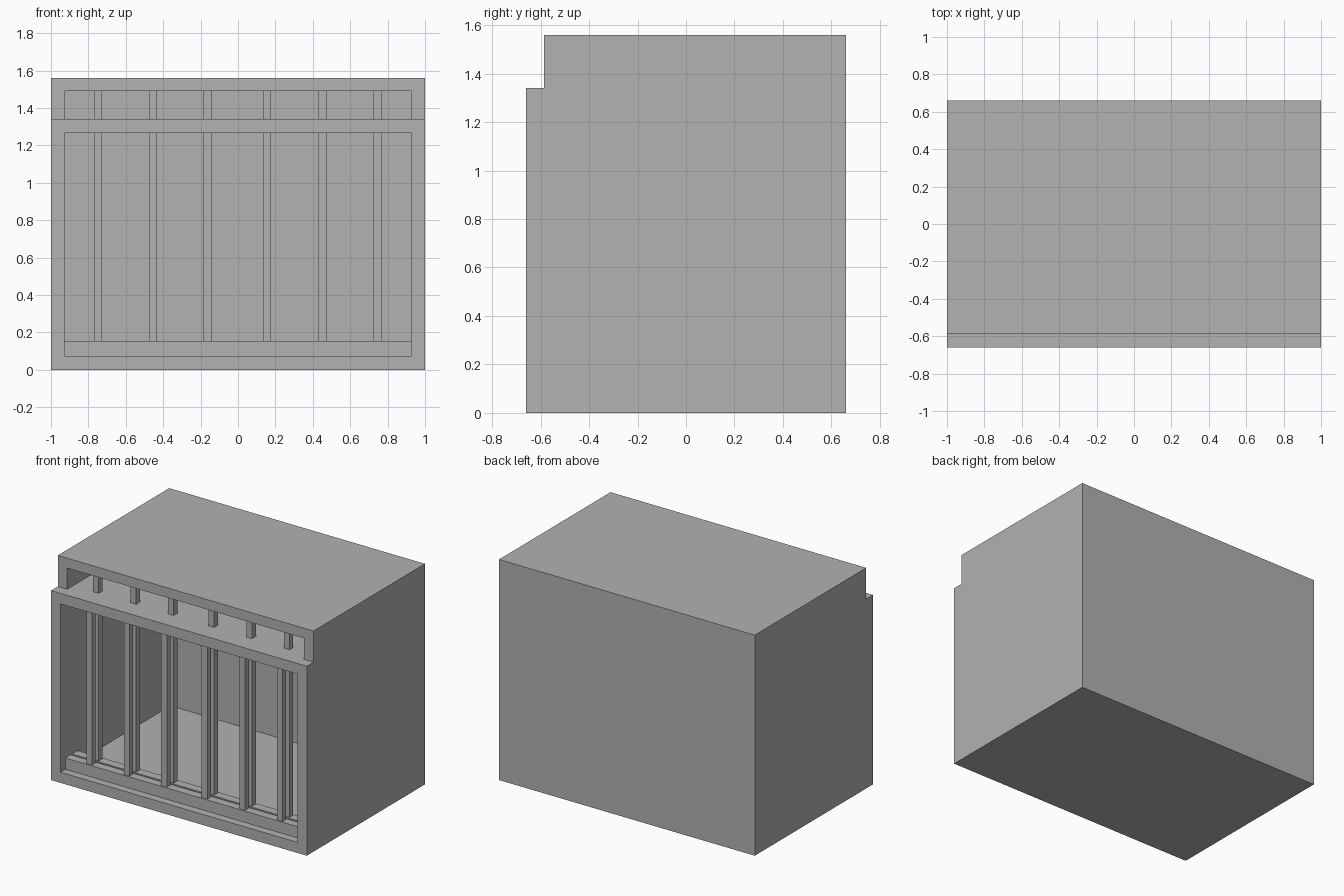
import bpy
import bmesh

cube = bpy.data.objects.get("Cube")
if cube:
    bpy.data.objects.remove(cube, do_unlink=True)

grey = bpy.data.materials.new("plain_grey")
grey.use_nodes = True
grey.diffuse_color = (0.445, 0.445, 0.445, 1)
grey.node_tree.nodes["Principled BSDF"].inputs["Base Color"].default_value = grey.diffuse_color


def prism(name, x0, x1, outline):
    """Extrude a (y, z) outline along x."""
    bm = bmesh.new()
    face = bm.faces.new([bm.verts.new((x0, y, z)) for y, z in outline])
    ext = bmesh.ops.extrude_face_region(bm, geom=[face])["geom"]
    moved = [v for v in ext if isinstance(v, bmesh.types.BMVert)]
    bmesh.ops.translate(bm, verts=moved, vec=(x1 - x0, 0, 0))
    bmesh.ops.recalc_face_normals(bm, faces=bm.faces)
    mesh = bpy.data.meshes.new(name)
    bm.to_mesh(mesh)
    bm.free()
    mesh.materials.append(grey)
    obj = bpy.data.objects.new(name, mesh)
    bpy.context.collection.objects.link(obj)
    return obj


def box(name, x, y, z):
    return prism(name, x[0], x[1], [(y[0], z[0]), (y[1], z[0]), (y[1], z[1]), (y[0], z[1])])


FRONT, STEP, INNER_BACK, BACK = -0.66, -0.585, 0.57, 0.66
FLOOR, SHELF_LOW, SHELF_TOP, ROOF_LOW, TOP = 0.075, 0.1265 * 10, 1.34, 1.49, 1.56
INNER = 0.927
RAIL_TOP = 0.155
inside = (-INNER, INNER)

# Stepped side walls
side = [(FRONT, 0), (BACK, 0), (BACK, TOP), (STEP, TOP), (STEP, SHELF_TOP), (FRONT, SHELF_TOP)]
prism("right_wall", -1, -INNER, side)
prism("left_wall", INNER, 1, side)

# Panels between the side walls
box("back_wall", inside, (INNER_BACK, BACK), (0, TOP))
box("floor", inside, (FRONT, INNER_BACK), (0, FLOOR))
box("shelf", inside, (FRONT, INNER_BACK), (SHELF_LOW, SHELF_TOP))
box("roof", inside, (STEP, INNER_BACK), (ROOF_LOW, TOP))

# Twin bottom rails with a narrow slot between them
box("front_rail", inside, (-0.605, -0.545), (FLOOR, RAIL_TOP))
box("rear_rail", inside, (-0.53, -0.468), (FLOOR, RAIL_TOP))

# Two rows of bars; the rear row carries on above the shelf
for i, x in enumerate((-0.748, -0.455, -0.162, 0.155, 0.451, 0.744), 1):
    span = (x - 0.022, x + 0.022)
    box(f"front_bar_{i}", span, (-0.595, -0.555), (RAIL_TOP, SHELF_LOW))
    box(f"rear_bar_{i}", span, (-0.519, -0.477), (RAIL_TOP, SHELF_LOW))
    box(f"upper_bar_{i}", span, (-0.519, -0.477), (SHELF_TOP, ROOF_LOW))
